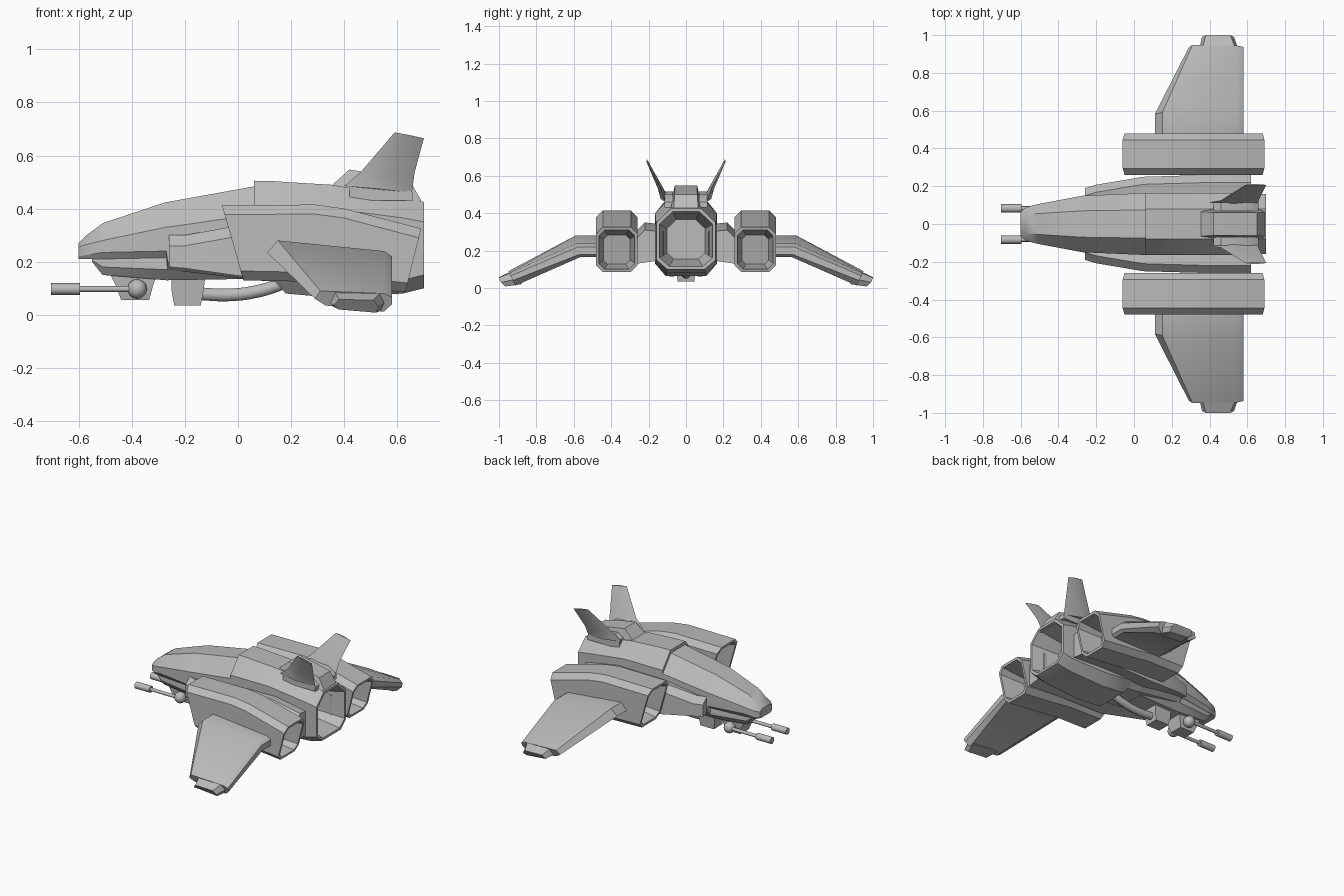
import bpy, bmesh, math
from mathutils import Vector

if "Cube" in bpy.data.objects:
    bpy.data.objects.remove(bpy.data.objects["Cube"], do_unlink=True)

grey = bpy.data.materials.new("hull grey")
grey.use_nodes = True
grey.diffuse_color = (0.5, 0.5, 0.5, 1)
grey.node_tree.nodes["Principled BSDF"].inputs["Base Color"].default_value = (0.5, 0.5, 0.5, 1)


def finish(name, bm, mirror=False, angle=28):
    bmesh.ops.recalc_face_normals(bm, faces=bm.faces[:])
    mesh = bpy.data.meshes.new(name)
    bm.to_mesh(mesh)
    bm.free()
    mesh.materials.append(grey)
    mesh.shade_smooth()
    mesh.set_sharp_from_angle(angle=math.radians(angle))
    obj = bpy.data.objects.new(name, mesh)
    bpy.context.collection.objects.link(obj)
    if mirror:
        mod = obj.modifiers.new("Mirror", 'MIRROR')
        mod.use_axis = (False, True, False)
        mod.use_mirror_merge = False
    return obj


def loft(name, rings, mirror=False):
    """Skin a row of equal-length point rings and cap both ends."""
    bm = bmesh.new()
    rows = [[bm.verts.new(p) for p in r] for r in rings]
    for a, b in zip(rows, rows[1:]):
        for i in range(len(a)):
            j = (i + 1) % len(a)
            bm.faces.new((a[i], a[j], b[j], b[i]))
    bm.faces.new(rows[0])
    bm.faces.new(rows[-1])
    return finish(name, bm, mirror)


def hull(x, w, wt, wb, zb, zl, zh, zt):
    """Eight-sided hull section: side, top and bottom half widths, then heights."""
    half = [(wb, zb), (w, zl), (w, zh), (wt, zt)]
    return [(x, y, z) for y, z in half] + [(x, -y, z) for y, z in reversed(half)]


def shrink(ring, k, dx=0.0):
    """Copy of a ring scaled about its centre in section and moved along x."""
    c = sum((Vector(p) for p in ring), Vector()) / len(ring)
    return [c + (Vector(p) - c) * k + Vector((dx, 0, 0)) for p in ring]


def box_ring(x, y0, y1, z0, z1):
    return [(x, y0, z0), (x, y1, z0), (x, y1, z1), (x, y0, z1)]


def cylinder(name, x0, x1, y, z, r, sides=16):
    rings = [[(x, y + r * math.cos(math.tau * i / sides), z + r * math.sin(math.tau * i / sides))
              for i in range(sides)] for x in (x0, x1)]
    return loft(name, rings, True)


# Forward hull with the nose
loft("forward_hull", [hull(*s) for s in (
    (-.60, .065, .04, .055, .21, .22, .255, .27),
    (-.57, .09, .05, .08, .21, .225, .265, .30),
    (-.51, .105, .055, .09, .21, .235, .28, .345),
    (-.27, .15, .07, .12, .215, .24, .33, .425),
    (-.265, .15, .07, .12, .17, .20, .33, .425),
    (.08, .165, .075, .11, .13, .17, .38, .487))])

# Rear hull ending in a hollow exhaust
rear = [hull(*s) for s in (
    (.06, .165, .08, .11, .13, .17, .40, .505),
    (.14, .165, .08, .11, .125, .17, .40, .503),
    (.18, .165, .08, .11, .08, .15, .40, .50),
    (.35, .165, .08, .11, .065, .13, .40, .49),
    (.62, .163, .08, .105, .08, .13, .365, .445),
    (.70, .158, .08, .10, .10, .15, .35, .425))]
loft("rear_hull", rear + [shrink(rear[-1], .9), shrink(rear[-1], .65, -.18)])

# Chin under the nose
loft("chin", [hull(*s) for s in (
    (-.55, .08, .08, .075, .20, .205, .21, .23),
    (-.51, .09, .085, .07, .15, .18, .21, .25),
    (-.27, .12, .10, .08, .13, .17, .21, .25),
    (.02, .12, .10, .08, .135, .17, .21, .25))])

# Pylon fairings that join hull and engine pods
loft("pylon_fairing", [[(x, .12, z0 + .02), (x, y, z0), (x, y, z1 - .04), (x, y - .04, z1), (x, .12, z1 - .01)]
     for x, y, z0, z1 in ((-.26, .19, .18, .30), (-.20, .208, .175, .30), (.05, .25, .14, .345),
                          (.40, .26, .14, .35), (.62, .26, .13, .31))], True)


def pod_ring(xt, zt, xb, zb):
    y0, y1, c = .26, .48, .035
    section = [(y0 + c, zb), (y1 - c, zb), (y1, zb + c), (y1, zt - c),
               (y1 - c, zt), (y0 + c, zt), (y0, zt - c), (y0, zb + c)]
    return [(xt + (xb - xt) * (zt - z) / (zt - zb), y, z) for y, z in section]


# Engine pods, hollow at both ends
pod = [pod_ring(*s) for s in ((-.06, .412, .02, .13), (.29, .415, .26, .125),
                              (.40, .40, .38, .11), (.69, .325, .63, .085))]
loft("engine_pod", [shrink(pod[0], .6, .16), shrink(pod[0], .87)] + pod
     + [shrink(pod[-1], .87), shrink(pod[-1], .65, -.16)], True)

# Drooped wings
root = [(.11, .235), (.15, .28), (.55, .24), (.58, .22), (.58, .18), (.56, .165), (.20, .165)]
tip = [(.29, .06), (.31, .09), (.55, .08), (.58, .065), (.58, .04), (.55, .012), (.33, .035)]


def wing_ring(profile, y, lean, zc):
    return [(x, y + lean * (z - zc), z) for x, z in profile]


loft("wing", [wing_ring(root, .46, 0, 0), wing_ring(root, .58, .22, .23), wing_ring(tip, .935, .45, .06)], True)

# Wing tip caps
loft("wing_tip_cap", [
    [(.34, .90, .05), (.36, .92, .095), (.54, .92, .09), (.56, .90, .05), (.55, .88, .02), (.36, .88, .03)],
    [(.36, .99, .035), (.38, 1.0, .058), (.51, 1.0, .055), (.53, .99, .03), (.52, .965, .008), (.38, .965, .02)]], True)

# Fin mount on the back
loft("fin_mount", [[(x, -a, z0), (x, a, z0), (x, b, z1), (x, -b, z1)] for x, a, b, z0, z1 in (
    (.35, .08, .065, .44, .485), (.42, .085, .06, .43, .547),
    (.52, .085, .06, .42, .53), (.65, .09, .06, .41, .50), (.69, .09, .065, .40, .43))])
loft("fin_hinge", [box_ring(x, .07, .115, .43, z) for x, z in ((.42, .49), (.46, .515), (.60, .50), (.66, .46))], True)

# Slanted tail fins
loft("tail_fin", [
    [(.40, .115, .485), (.50, .095, .485), (.655, .11, .46), (.52, .135, .475)],
    [(.46, .125, .535), (.54, .125, .54), (.665, .137, .535), (.56, .15, .53)],
    [(.59, .207, .687), (.64, .203, .678), (.70, .207, .665), (.64, .213, .678)]], True)

# Gun turret below the chin
loft("turret_base", [[(x0, -w, z), (x1, -w, z), (x1, w, z), (x0, w, z)] for x0, x1, w, z in (
    (-.49, -.30, .06, .17), (-.46, -.32, .06, .11), (-.44, -.335, .045, .055))])
bm = bmesh.new()
bmesh.ops.create_uvsphere(bm, u_segments=16, v_segments=10, radius=.037)
bmesh.ops.translate(bm, verts=bm.verts[:], vec=(-.38, .075, .097))
finish("gun_ball", bm, True)
cylinder("gun_barrel", -.61, -.38, .083, .097, .011)
cylinder("gun_muzzle", -.705, -.595, .083, .097, .022)

# Belly feed box and its hose
loft("feed_box", [[(x0, -w, z), (x1, -w, z), (x1, w, z), (x0, w, z)] for x0, x1, w, z in (
    (-.25, -.12, .06, .17), (-.25, -.13, .05, .09), (-.24, -.14, .045, .035))])
curve = bpy.data.curves.new("feed_hose", 'CURVE')
curve.dimensions = '3D'
curve.bevel_depth = .025
curve.bevel_resolution = 3
spline = curve.splines.new('BEZIER')
path = [(-.16, .08), (-.03, .075), (.08, .09), (.20, .13)]
spline.bezier_points.add(len(path) - 1)
for bp, (x, z) in zip(spline.bezier_points, path):
    bp.co = (x, 0, z)
    bp.handle_left_type = bp.handle_right_type = 'AUTO'
curve.materials.append(grey)
bpy.context.collection.objects.link(bpy.data.objects.new("feed_hose", curve))
